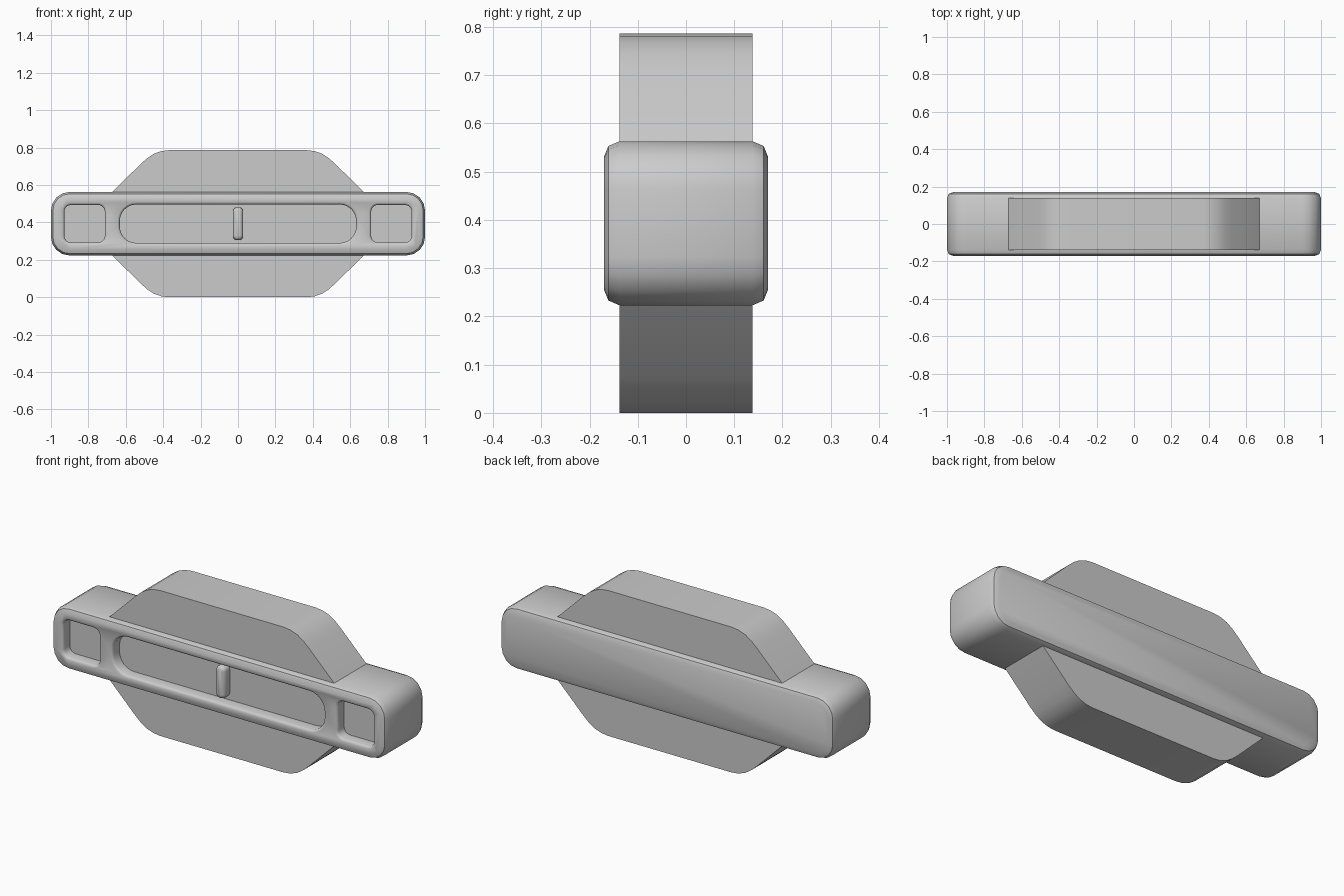
import bpy, bmesh
from math import sin, cos, pi, radians

MID = 0.393  # height of the bar's centre line

default = bpy.data.objects.get("Cube")
if default:
    bpy.data.objects.remove(default, do_unlink=True)

grey = bpy.data.materials.new("plain grey")
grey.use_nodes = True
grey.diffuse_color = (0.6, 0.6, 0.6, 1)
grey.node_tree.nodes["Principled BSDF"].inputs["Base Color"].default_value = (0.6, 0.6, 0.6, 1)


def rounded_rect(cx, half_w, half_h, radius, steps):
    """Outline in x and z, counter-clockwise, centred on the bar."""
    points = []
    for quarter, (sx, sz) in enumerate([(1, 1), (-1, 1), (-1, -1), (1, -1)]):
        for i in range(steps + 1):
            a = (quarter + i / steps) * pi / 2
            points.append((cx + sx * (half_w - radius) + radius * cos(a),
                           MID + sz * (half_h - radius) + radius * sin(a)))
    return points


def loft(name, rings):
    """Solid skinned through (y, outline) rings."""
    bm = bmesh.new()
    loops = [[bm.verts.new((x, y, z)) for x, z in outline] for y, outline in rings]
    n = len(loops[0])
    for a, b in zip(loops, loops[1:]):
        for i in range(n):
            j = (i + 1) % n
            bm.faces.new((a[i], a[j], b[j], b[i]))
    bm.faces.new(loops[0])
    bm.faces.new(loops[-1])
    bmesh.ops.recalc_face_normals(bm, faces=bm.faces)
    mesh = bpy.data.meshes.new(name)
    bm.to_mesh(mesh)
    bm.free()
    obj = bpy.data.objects.new(name, mesh)
    bpy.context.collection.objects.link(obj)
    mesh.materials.append(grey)
    return obj


def smooth(obj, angle):
    bpy.ops.object.select_all(action='DESELECT')
    obj.select_set(True)
    bpy.context.view_layer.objects.active = obj
    bpy.ops.object.shade_smooth_by_angle(angle=radians(angle))


# Long bar with softened front and back rims
def bar_ring(y, inset):
    return (y, rounded_rect(0, 1 - inset, 0.17 - inset, 0.1 - inset, 4))


rim = [(0.17, 0.032), (0.161, 0.01), (0.138, 0)]
bar = loft("bar", [bar_ring(-y, s) for y, s in rim] + [bar_ring(y, s) for y, s in reversed(rim)])

# Recesses in the front, with a slightly eased mouth
for name, cx, w, h, r in [("slot", 0, 0.632, 0.103, 0.088),
                          ("left_pocket", 0.82, 0.108, 0.1, 0.035),
                          ("right_pocket", -0.82, 0.108, 0.1, 0.035)]:
    profile = [(-0.2, 0.012), (-0.17, 0.012), (-0.166, 0.004), (-0.158, 0), (-0.11, 0)]
    cutter = loft(name + "_cutter",
                  [(y, rounded_rect(cx, w + g, h + g, r + g, 6)) for y, g in profile])
    cutter.hide_render = True
    cutter.hide_set(True)
    cut = bar.modifiers.new(name, 'BOOLEAN')
    cut.object = cutter
    cut.solver = 'EXACT'

# Bake the cuts so the shading follows the finished surface
bpy.context.view_layer.update()
finished = bpy.data.meshes.new_from_object(bar.evaluated_get(bpy.context.evaluated_depsgraph_get()))
bar.modifiers.clear()
bar.data = finished
for obj in [o for o in bpy.data.objects if o.name.endswith("_cutter")]:
    bpy.data.objects.remove(obj, do_unlink=True)
smooth(bar, 40)

# Upright rounded divider in the slot
divider = loft("slot_divider", [(y, rounded_rect(0, w, 0.088 - 0.028 + w, w * 0.9, 5))
                                for y, w in [(-0.1, 0.028), (-0.14, 0.028),
                                             (-0.152, 0.023), (-0.158, 0.012)]])
smooth(divider, 50)

# Chamfered plates above and below the bar, corners rounded
half = [(0.7, 0.137), (0.67, 0.172), (0.52, 0.32), (0.485, 0.351), (0.45, 0.374),
        (0.41, 0.388), (0.37, 0.393)]
for name, side in [("upper_plate", 1), ("lower_plate", -1)]:
    outline = [(x, MID + side * z) for x, z in half]
    outline += [(-x, z) for x, z in reversed(outline)]
    smooth(loft(name, [(-0.138, outline), (0.138, outline)]), 30)
